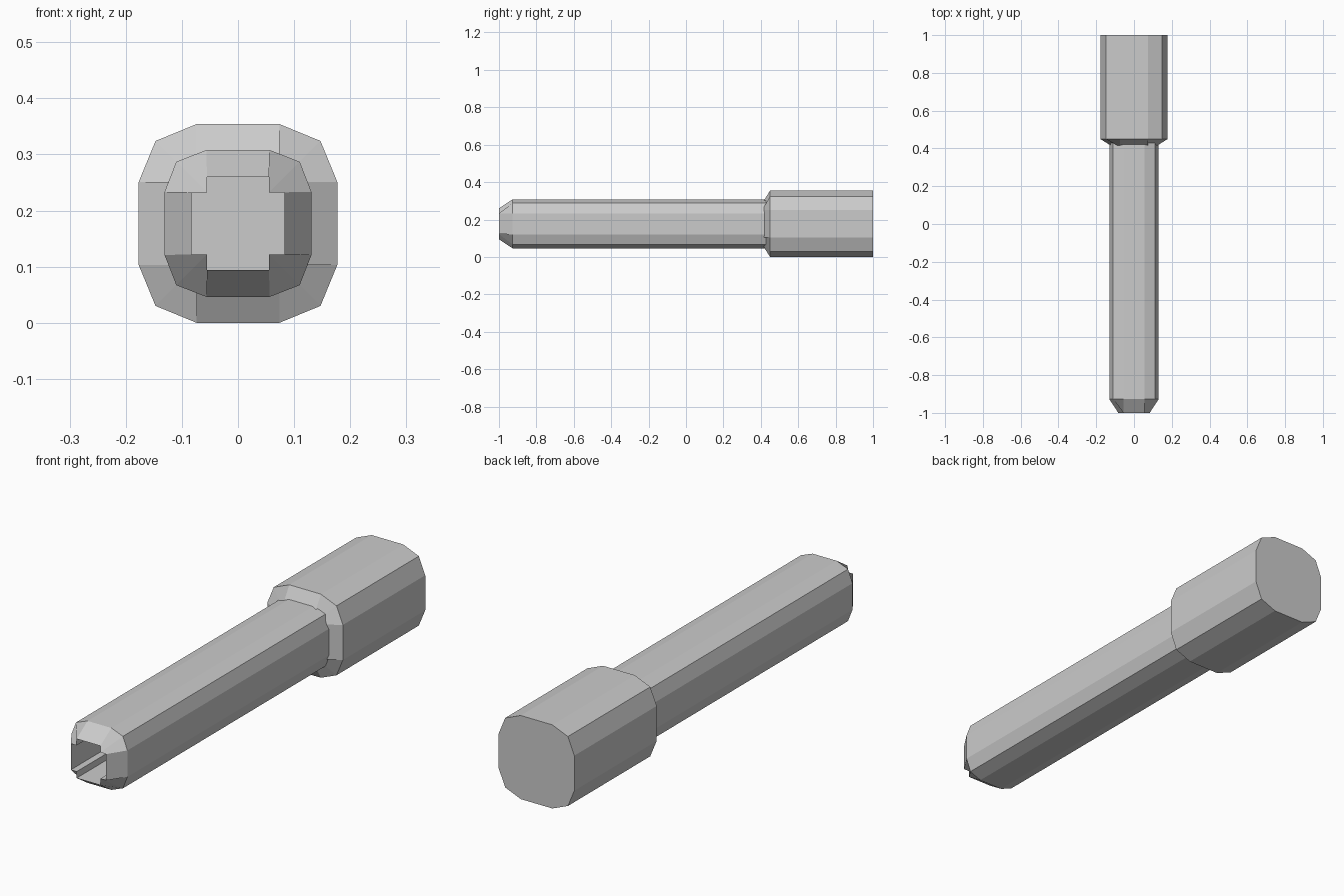
import bpy, bmesh

if "Cube" in bpy.data.objects:
    bpy.data.objects.remove(bpy.data.objects["Cube"])

CZ = 0.177  # height of the long axis


def ring(half, corner, edge):
    """16-point ring: middle of a side, then the three points of each bevelled corner."""
    quarter = [(half, 0), (half, edge), (corner, corner), (edge, half)]
    pts = []
    for _ in range(4):
        pts += quarter
        quarter = [(-z, x) for x, z in quarter]
    return pts


def loft(name, sections):
    """Skin rings placed along y; sections are (y, ring). Coincident points merge."""
    bm = bmesh.new()
    loops = [[bm.verts.new((x, y, z + CZ)) for x, z in pts] for y, pts in sections]
    for a, b in zip(loops, loops[1:]):
        for i in range(16):
            j = (i + 1) % 16
            bm.faces.new((a[i], a[j], b[j], b[i]))
    bm.faces.new(loops[0])
    bm.faces.new(loops[-1])
    bmesh.ops.remove_doubles(bm, verts=bm.verts, dist=0.0005)
    bmesh.ops.recalc_face_normals(bm, faces=bm.faces)
    mesh = bpy.data.meshes.new(name)
    bm.to_mesh(mesh)
    bm.free()
    obj = bpy.data.objects.new(name, mesh)
    bpy.context.collection.objects.link(obj)


# Barrel: octagonal bore, tapered muzzle, long shaft
bore = ring(0.083, 0.0555, 0.0555)
shaft = ring(0.131, 0.110, 0.056)
loft("barrel", [(0.40, bore), (-1.0, bore), (-0.927, shaft), (0.50, shaft)])

# Rear sleeve: same shape scaled up, its chamfer running into the barrel
sleeve = ring(0.177, 0.147, 0.074)
throat = ring(0.111, 0.074, 0.074)
loft("rear_sleeve", [(0.408, throat), (0.449, sleeve), (1.0, sleeve)])
